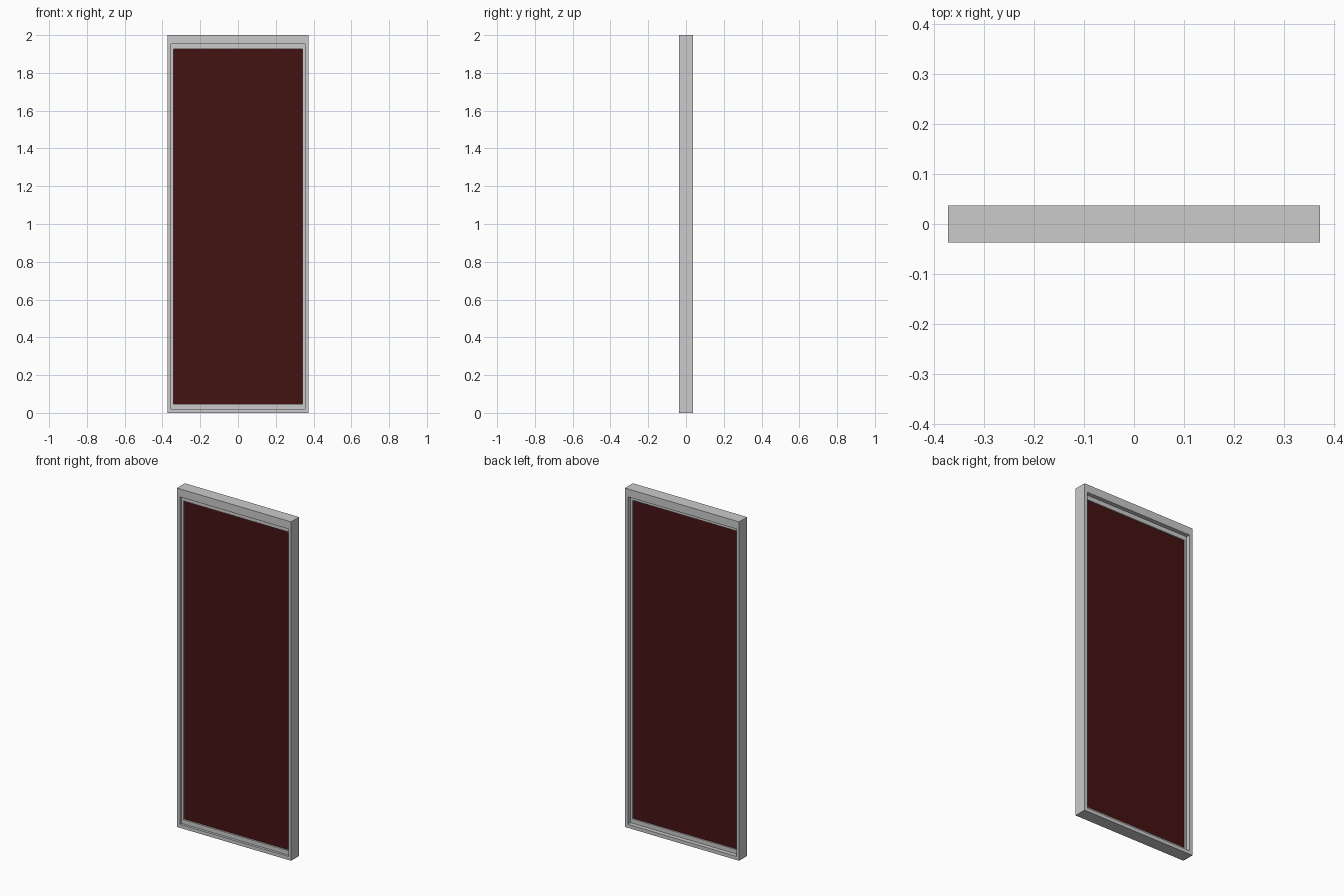
import bpy, bmesh

if "Cube" in bpy.data.objects:
    bpy.data.objects.remove(bpy.data.objects["Cube"])


def ring(name, outer, inner, y0, y1):
    """Rectangular frame; outer/inner = (half width, bottom z, top z)."""
    bm = bmesh.new()

    def loop(size, y):
        w, b, t = size
        return [bm.verts.new((x, y, z)) for x, z in ((-w, b), (w, b), (w, t), (-w, t))]

    loops = [loop(outer, y0), loop(outer, y1), loop(inner, y1), loop(inner, y0)]
    for k in range(4):
        a, b = loops[k], loops[(k + 1) % 4]
        for i in range(4):
            j = (i + 1) % 4
            bm.faces.new((a[i], a[j], b[j], b[i]))
    return finish(name, bm)


def finish(name, bm):
    bmesh.ops.recalc_face_normals(bm, faces=bm.faces)
    mesh = bpy.data.meshes.new(name)
    bm.to_mesh(mesh)
    bm.free()
    obj = bpy.data.objects.new(name, mesh)
    bpy.context.collection.objects.link(obj)
    return obj


OUTER = (0.373, 0.0, 2.0)
REBATE = (0.354, 0.021, 1.953)
OPENING = (0.341, 0.046, 1.927)

# Outer frame and the thinner recessed sash
ring("outer_frame", OUTER, REBATE, -0.037, 0.037)
ring("inner_sash", REBATE, OPENING, -0.023, 0.012)

# Dark infill panel
bm = bmesh.new()
bmesh.ops.create_cube(bm, size=1)
w, b, t = OPENING
for v in bm.verts:
    v.co = (v.co.x * 2 * w, v.co.y * 0.017 - 0.0045, b + (v.co.z + 0.5) * (t - b))
panel = finish("panel", bm)

mat = bpy.data.materials.new("dark_red")
mat.diffuse_color = (0.06, 0.006, 0.006, 1)
mat.use_nodes = True
mat.node_tree.nodes["Principled BSDF"].inputs["Base Color"].default_value = mat.diffuse_color
panel.data.materials.append(mat)
